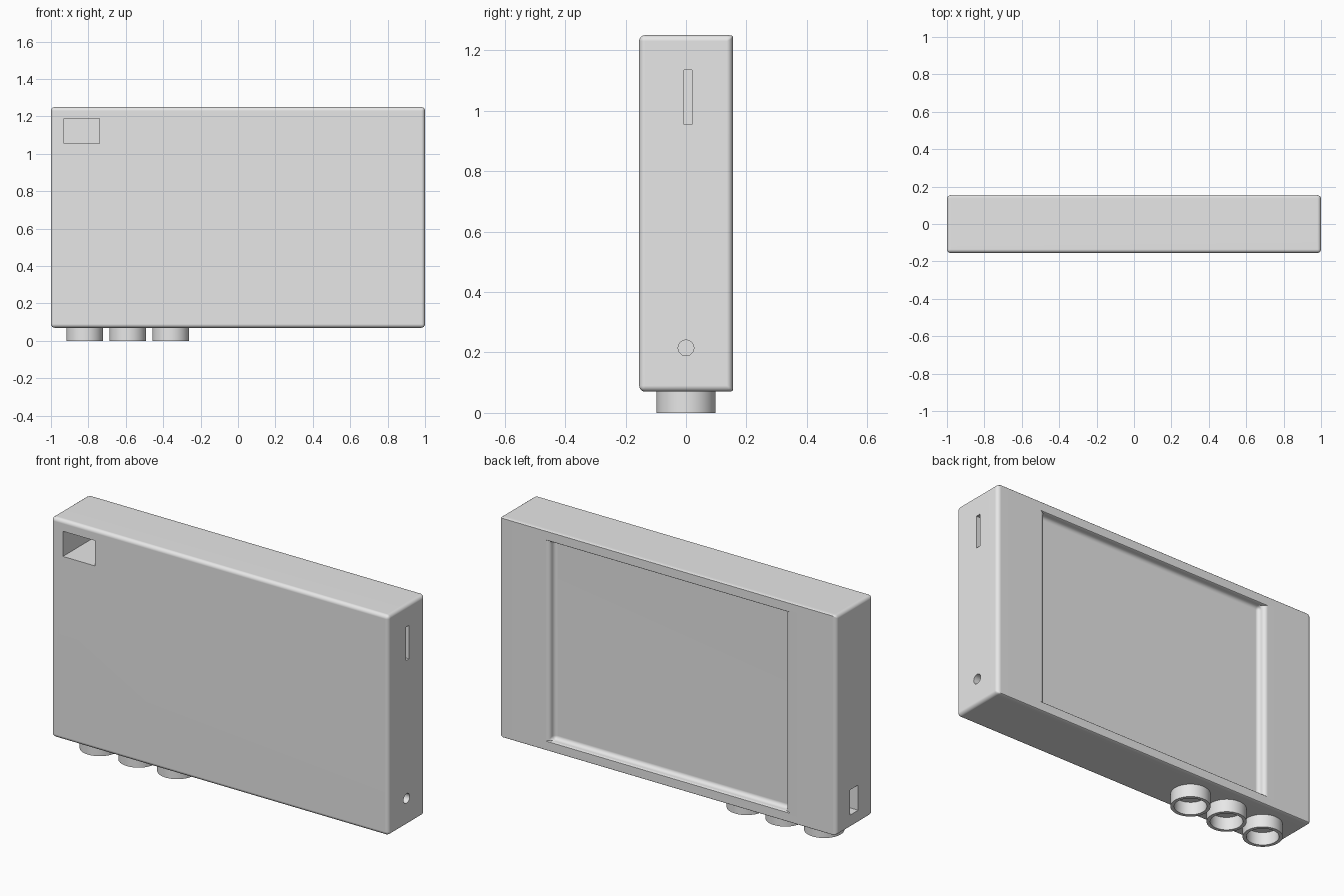
import bpy
import bmesh
from mathutils import Matrix, Vector

old = bpy.data.objects.get("Cube")
if old:
    bpy.data.objects.remove(old, do_unlink=True)

grey = bpy.data.materials.new("light_grey")
grey.use_nodes = True
grey.diffuse_color = (0.8, 0.8, 0.8, 1)
grey.node_tree.nodes["Principled BSDF"].inputs["Base Color"].default_value = (0.8, 0.8, 0.8, 1)


def add_object(name, bm):
    bmesh.ops.recalc_face_normals(bm, faces=bm.faces[:])
    mesh = bpy.data.meshes.new(name)
    bm.to_mesh(mesh)
    bm.free()
    mesh.materials.append(grey)
    obj = bpy.data.objects.new(name, mesh)
    bpy.context.collection.objects.link(obj)
    return obj


def select(obj):
    bpy.ops.object.select_all(action="DESELECT")
    obj.select_set(True)
    bpy.context.view_layer.objects.active = obj


def box(bm, low, high):
    low, high = Vector(low), Vector(high)
    place = Matrix.Translation((low + high) / 2) @ Matrix.Diagonal((high - low).to_4d())
    bmesh.ops.create_cube(bm, size=1, matrix=place)


def box_cutter(name, low, high):
    bm = bmesh.new()
    box(bm, low, high)
    return add_object(name, bm)


# Case with a shallow screen recess in its back face
BOTTOM, TOP, HALF_DEPTH = 0.07, 1.25, 0.155
bm = bmesh.new()
box(bm, (-1, -HALF_DEPTH, BOTTOM), (1, HALF_DEPTH, TOP))
bm.normal_update()
back = max(bm.faces, key=lambda f: f.calc_center_median().y)
bmesh.ops.inset_individual(bm, faces=[back], thickness=0.1)
middle = (BOTTOM + TOP) / 2
for v in back.verts:
    v.co.x = 0.70 if v.co.x > 0 else -0.70
    v.co.z = middle + (0.535 if v.co.z > middle else -0.535)
floor = bmesh.ops.extrude_discrete_faces(bm, faces=[back])["faces"][0]
bmesh.ops.translate(bm, verts=floor.verts[:], vec=(0, -0.042, 0))
case = add_object("case", bm)

bevel = case.modifiers.new("rounded_edges", "BEVEL")
bevel.width = 0.02
bevel.segments = 4
bevel.limit_method = "ANGLE"

# Openings: viewfinder window, card slot, cable port and round socket
cutters = [
    box_cutter("window_cutter", (-0.93, -0.2, 1.055), (-0.74, 0.125, 1.19)),
    box_cutter("slot_cutter", (0.88, -0.006, 0.955), (1.1, 0.02, 1.135)),
    box_cutter("port_cutter", (-1.1, -0.03, 0.14), (-0.88, 0.04, 0.275)),
]
bm = bmesh.new()
place = Matrix.Translation((1, 0, 0.215)) @ Matrix.Rotation(1.5707963, 4, "Y")
bmesh.ops.create_cone(bm, cap_ends=True, segments=32, radius1=0.026, radius2=0.026,
                      depth=0.24, matrix=place)
cutters.append(add_object("socket_cutter", bm))

for cutter in cutters:
    cutter.hide_render = True
    cut = case.modifiers.new(cutter.name, "BOOLEAN")
    cut.operation = "DIFFERENCE"
    cut.solver = "EXACT"
    cut.object = cutter

select(case)
for name in [m.name for m in case.modifiers]:
    bpy.ops.object.modifier_apply(modifier=name)
for cutter in cutters:
    bpy.data.objects.remove(cutter, do_unlink=True)

bpy.ops.object.shade_smooth_by_angle(angle=0.6)
weighted = case.modifiers.new("flat_panels", "WEIGHTED_NORMAL")
weighted.keep_sharp = True


# Three open rings under the case
def ring(name, x, outer=0.098, inner=0.08, height=0.075):
    bm = bmesh.new()
    profile = [(inner, 0), (outer, 0), (outer, height), (inner, height)]
    verts = [bm.verts.new((r, 0, z)) for r, z in profile]
    edges = [bm.edges.new((verts[i], verts[(i + 1) % 4])) for i in range(4)]
    bmesh.ops.spin(bm, geom=verts + edges, cent=(0, 0, 0), axis=(0, 0, 1),
                   angle=6.2831853, steps=48, use_merge=True)
    bmesh.ops.remove_doubles(bm, verts=bm.verts[:], dist=0.0001)
    obj = add_object(name, bm)
    obj.location.x = x
    select(obj)
    bpy.ops.object.shade_smooth_by_angle(angle=0.6)


for i, x in enumerate((-0.82, -0.59, -0.36)):
    ring(f"ring_{i + 1}", x)
